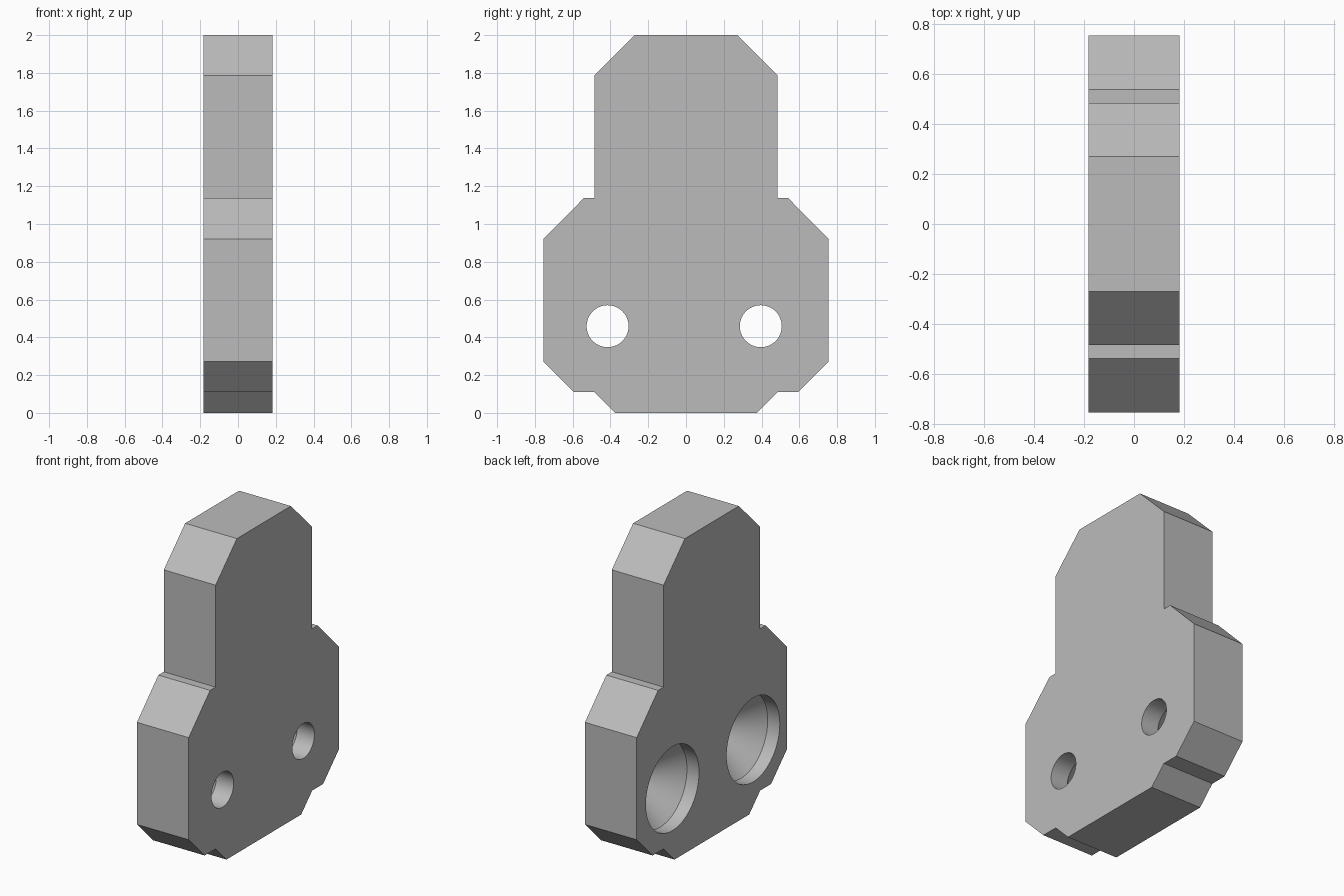
import bpy, bmesh
from math import cos, sin, pi, radians

default = bpy.data.objects.get("Cube")
if default:
    bpy.data.objects.remove(default, do_unlink=True)

HALF = 0.182          # half thickness of the plate
SEGMENTS = 64

grey = bpy.data.materials.new("plain_grey")
grey.use_nodes = True
grey.diffuse_color = (0.5, 0.5, 0.5, 1)
grey.node_tree.nodes["Principled BSDF"].inputs["Base Color"].default_value = (0.5, 0.5, 0.5, 1)


def add_object(name, bm):
    bmesh.ops.recalc_face_normals(bm, faces=bm.faces)
    mesh = bpy.data.meshes.new(name)
    bm.to_mesh(mesh)
    bm.free()
    mesh.materials.append(grey)
    obj = bpy.data.objects.new(name, mesh)
    bpy.context.collection.objects.link(obj)
    return obj


def make_plate(name, half_outline):
    """Mirror a half outline of (y, z) points and extrude it along x."""
    outline = half_outline + [(-y, z) for y, z in reversed(half_outline)]
    bm = bmesh.new()
    face = bm.faces.new([bm.verts.new((-HALF, y, z)) for y, z in outline])
    side = bmesh.ops.extrude_face_region(bm, geom=[face])["geom"]
    verts = [v for v in side if isinstance(v, bmesh.types.BMVert)]
    bmesh.ops.translate(bm, verts=verts, vec=(2 * HALF, 0, 0))
    return add_object(name, bm)


def make_cutter(name, y, z, profile):
    """Revolve (x, radius) steps around an axis parallel to x."""
    bm = bmesh.new()
    angles = [2 * pi * i / SEGMENTS for i in range(SEGMENTS)]
    rings = [[bm.verts.new((x, y + r * cos(a), z + r * sin(a))) for a in angles]
             for x, r in profile]
    for a, b in zip(rings, rings[1:]):
        for i in range(SEGMENTS):
            j = (i + 1) % SEGMENTS
            bm.faces.new((a[i], a[j], b[j], b[i]))
    bm.faces.new(rings[0])
    bm.faces.new(rings[-1])
    return add_object(name, bm)


# Stepped plate with chamfered corners, bottom to top
plate = make_plate("mounting_plate", [
    (0.375, 0), (0.485, 0.11), (0.595, 0.11), (0.755, 0.271), (0.755, 0.92),
    (0.54, 1.138), (0.485, 1.138), (0.485, 1.786), (0.271, 2)])

# Two screw holes: shallow counterbore, cone, then a narrow through hole
screw_profile = [(-HALF - 0.1, 0.267), (-HALF + 0.085, 0.267),
                 (-HALF + 0.242, 0.111), (HALF + 0.1, 0.111)]
for y in (-0.415, 0.396):
    cutter = make_cutter("screw_hole_cutter", y, 0.459, screw_profile)
    cutter.hide_render = True
    cut = plate.modifiers.new("screw_hole", "BOOLEAN")
    cut.operation = "DIFFERENCE"
    cut.solver = "EXACT"
    cut.object = cutter
    bpy.context.view_layer.objects.active = plate
    bpy.ops.object.modifier_apply(modifier=cut.name)
    bpy.data.objects.remove(cutter, do_unlink=True)

# Smooth hole walls, sharp plate edges
bpy.ops.object.select_all(action="DESELECT")
plate.select_set(True)
bpy.context.view_layer.objects.active = plate
bpy.ops.object.shade_smooth_by_angle(angle=radians(30))
